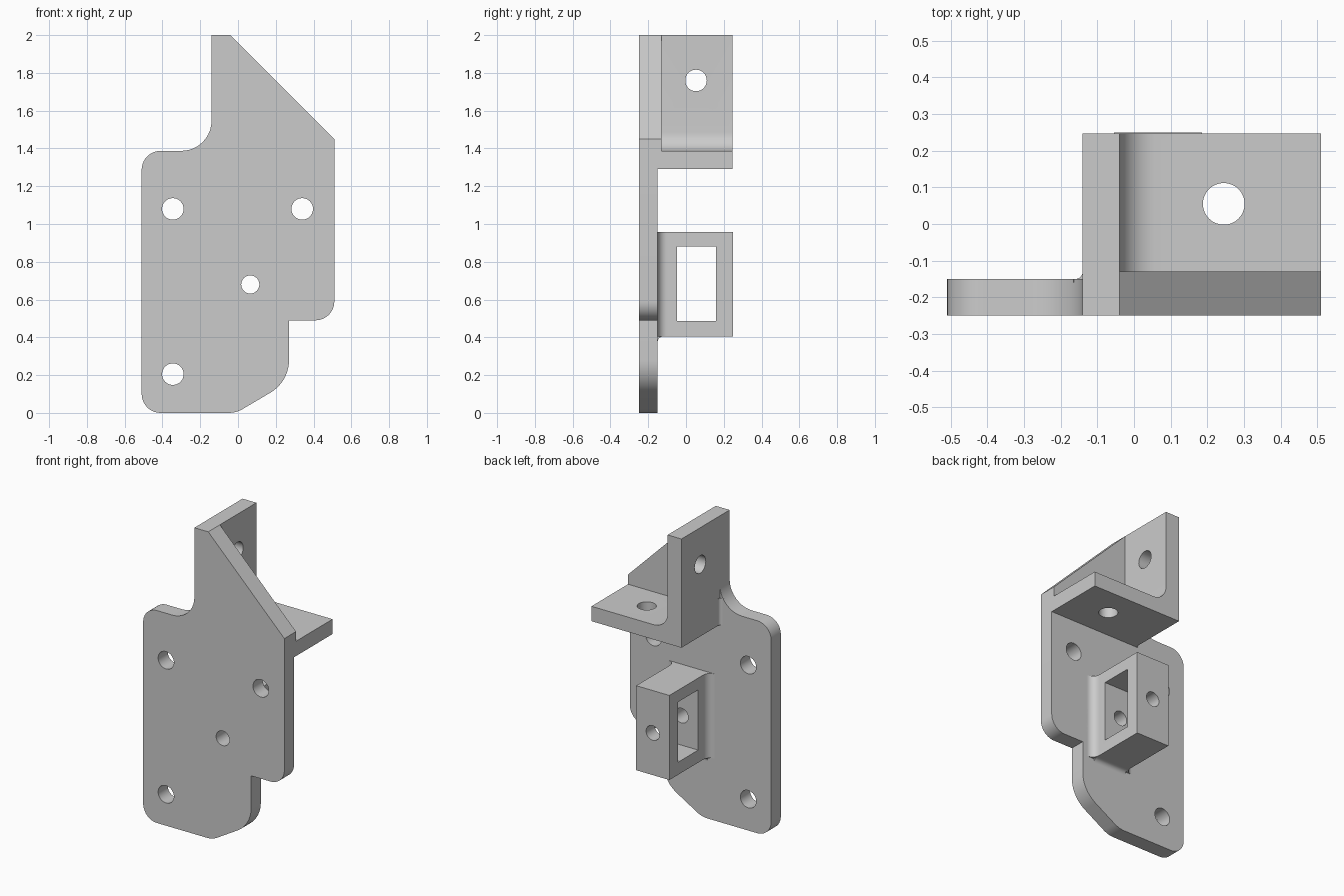
import bpy, bmesh, math
from mathutils import Vector

if "Cube" in bpy.data.objects:
    bpy.data.objects.remove(bpy.data.objects["Cube"], do_unlink=True)

grey = bpy.data.materials.new("plain grey")
grey.use_nodes = True
colour = (0.6, 0.6, 0.6, 1)
grey.diffuse_color = colour
grey.node_tree.nodes["Principled BSDF"].inputs["Base Color"].default_value = colour


def rounded(corners, steps=10):
    """Outline with each (u, v, radius) corner replaced by a tangent arc."""
    pts = []
    for i, c in enumerate(corners):
        p = Vector(c[:2])
        if len(c) < 3:
            pts.append(p)
            continue
        r = c[2]
        a = (Vector(corners[i - 1][:2]) - p).normalized()
        b = (Vector(corners[(i + 1) % len(corners)][:2]) - p).normalized()
        half = math.acos(a.dot(b)) / 2
        centre = p + (a + b).normalized() * (r / math.sin(half))
        start = p + a * (r / math.tan(half)) - centre
        end = p + b * (r / math.tan(half)) - centre
        first = math.atan2(start.y, start.x)
        sweep = math.remainder(math.atan2(end.y, end.x) - first, math.tau)
        for k in range(steps + 1):
            t = first + sweep * k / steps
            pts.append(centre + r * Vector((math.cos(t), math.sin(t))))
    return pts


def prism(name, outline, axis, lo, hi):
    """Closed solid made by extruding an outline along an axis."""
    place = {"x": lambda u, v, h: (h, u, v),
             "y": lambda u, v, h: (u, h, v),
             "z": lambda u, v, h: (u, v, h)}[axis]
    bm = bmesh.new()
    near = [bm.verts.new(place(p[0], p[1], lo)) for p in outline]
    far = [bm.verts.new(place(p[0], p[1], hi)) for p in outline]
    bm.faces.new(near)
    bm.faces.new(far[::-1])
    for i in range(len(near)):
        bm.faces.new((near[i - 1], far[i - 1], far[i], near[i]))
    bmesh.ops.recalc_face_normals(bm, faces=bm.faces)
    mesh = bpy.data.meshes.new(name)
    bm.to_mesh(mesh)
    bm.free()
    mesh.materials.append(grey)
    obj = bpy.data.objects.new(name, mesh)
    bpy.context.collection.objects.link(obj)
    return obj


def cut(obj, cutter):
    """Subtract a helper solid and discard it."""
    cutter.hide_render = True
    mod = obj.modifiers.new("cut", "BOOLEAN")
    mod.operation = "DIFFERENCE"
    mod.solver = "EXACT"
    mod.object = cutter
    bpy.context.view_layer.objects.active = obj
    bpy.ops.object.modifier_apply(modifier=mod.name)
    bpy.data.objects.remove(cutter, do_unlink=True)


def drill(obj, axis, u, v, r, n=32):
    ring = [(u + r * math.cos(math.tau * k / n), v + r * math.sin(math.tau * k / n))
            for k in range(n)]
    cut(obj, prism("hole_cutter", ring, axis, -3, 3))


BACK = -0.15   # rear face of the plate

# Main plate with rounded outline and bolt holes
plate = prism("mounting_plate", rounded([
    (-0.14, 2), (-0.04, 2), (0.51, 1.45), (0.51, 0.49, 0.1), (0.27, 0.49),
    (0.27, 0.165, 0.2), (-0.01, 0, 0.15), (-0.51, 0, 0.1),
    (-0.51, 1.387, 0.1), (-0.14, 1.387, 0.16)]), "y", -0.25, BACK)
for u, v in [(-0.345, 1.08), (0.34, 1.08), (-0.345, 0.205)]:
    drill(plate, "y", u, v, 0.057)
drill(plate, "y", 0.065, 0.68, 0.048)

# L-shaped flange: upright wall and shelf with a filleted inner corner
flange = prism("angle_flange", rounded([
    (-0.14, 1.29), (0.51, 1.29), (0.51, 1.387), (-0.04, 1.387, 0.1),
    (-0.04, 2), (-0.14, 2)]), "y", BACK, 0.247)
drill(flange, "x", 0.053, 1.76, 0.057)
drill(flange, "z", 0.245, 0.055, 0.057)

# Thickened gusset behind the sloping edge, above the shelf
gusset = prism("gusset", [(-0.04, 1.387), (0.51, 1.387), (0.51, 1.45), (-0.04, 2)],
               "y", BACK, -0.13)

# Small fillet between the upright wall and the plate
wall_fillet = prism("wall_fillet", rounded([
    (-0.13, -0.16), (-0.13, -0.12), (-0.14, -0.12), (-0.14, BACK, 0.02),
    (-0.165, BACK), (-0.165, -0.16)]), "z", 1.29, 1.465)

# Rear box with flared sides, a window through it and a bolt hole
box = prism("rear_box", rounded([
    (-0.11, -0.16), (0.24, -0.16), (0.24, BACK), (0.185, BACK, 0.05),
    (0.185, 0.25), (-0.055, 0.25), (-0.055, BACK, 0.05), (-0.11, BACK)]),
    "z", 0.405, 0.957)
window = [(-0.047, 0.487), (0.16, 0.487), (0.16, 0.88), (-0.047, 0.88)]
cut(box, prism("window_cutter", window, "x", -1, 1))
drill(box, "y", 0.065, 0.68, 0.048)

# Fillet under the rear box
box_fillet = prism("box_fillet", rounded([
    (-0.16, 0.37), (BACK, 0.37), (BACK, 0.405, 0.03), (-0.115, 0.405),
    (-0.115, 0.41), (-0.16, 0.41)]), "x", -0.055, 0.185)
drill(box_fillet, "y", 0.065, 0.68, 0.048)

# Smooth arcs and holes, keep the edges crisp
bpy.ops.object.select_all(action="DESELECT")
for obj in (plate, flange, gusset, wall_fillet, box, box_fillet):
    obj.select_set(True)
bpy.context.view_layer.objects.active = plate
bpy.ops.object.shade_smooth_by_angle(angle=math.radians(30))
